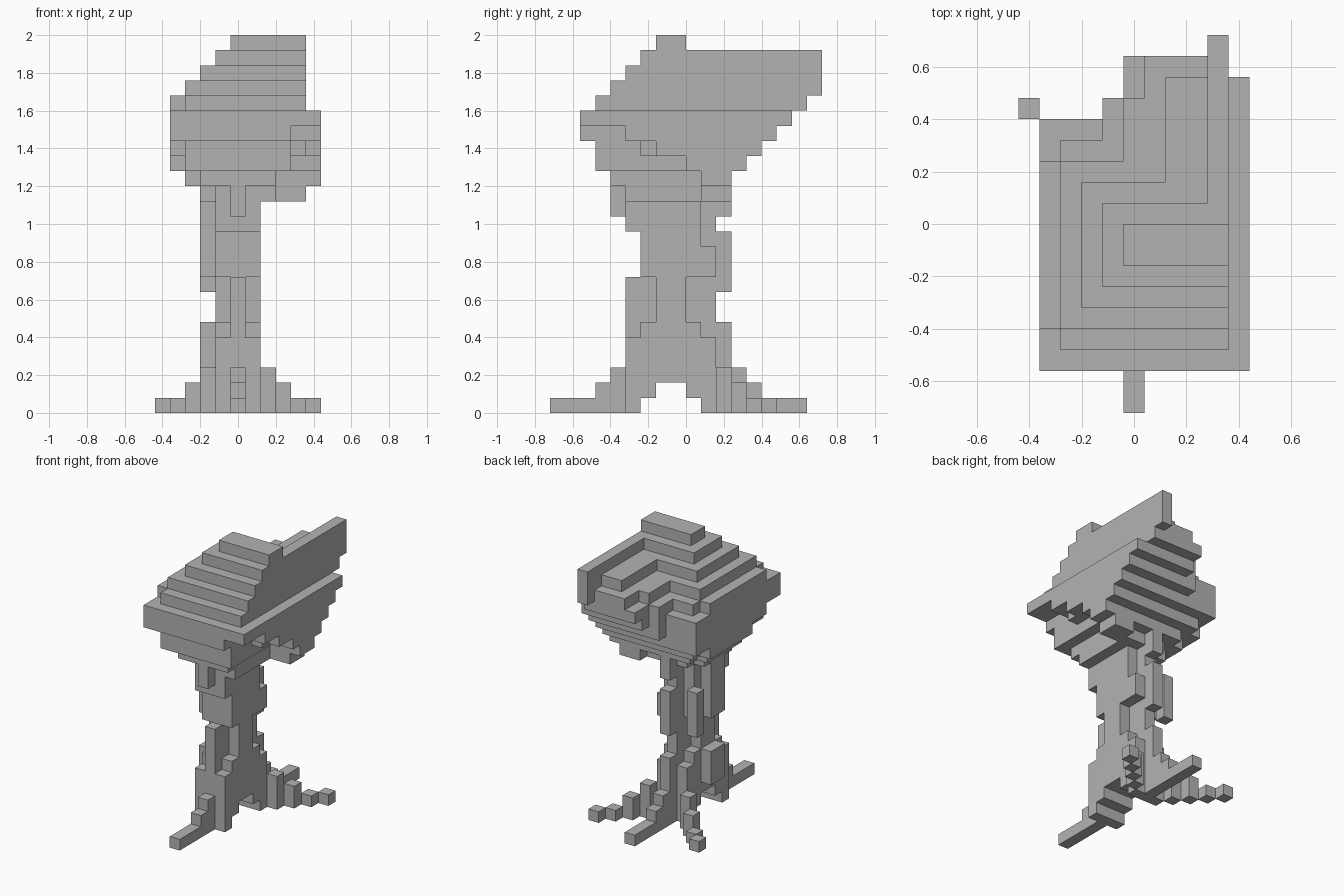
import bpy, bmesh, math
from mathutils import Vector

CELL = 0.08

cube = bpy.data.objects.get("Cube")
if cube:
    bpy.data.objects.remove(cube, do_unlink=True)

stone = bpy.data.materials.new("plain grey")
stone.use_nodes = True
grey = (0.45, 0.45, 0.45, 1)
stone.diffuse_color = grey
stone.node_tree.nodes["Principled BSDF"].inputs["Base Color"].default_value = grey


def fill(cells, bottom, top, *blocks):
    """Fill blocks (x0, x1, y0, y1) between two heights, in cell units."""
    for x0, x1, y0, y1 in blocks:
        cells.update((x, y, z) for x in range(x0, x1)
                     for y in range(y0, y1) for z in range(bottom, top))


def build(name, cells, everything):
    """Make the outer skin of a set of cells, merging flat areas."""
    bm = bmesh.new()
    for cell in sorted(cells):
        for axis in range(3):
            for side in (0, 1):
                beside = list(cell)
                beside[axis] += 2 * side - 1
                if tuple(beside) in everything:
                    continue
                u, v = (axis + 1) % 3, (axis + 2) % 3
                loop = []
                for du, dv in ((0, 0), (1, 0), (1, 1), (0, 1)):
                    p = Vector(cell)
                    p[axis] += side
                    p[u] += du
                    p[v] += dv
                    p.x -= 0.5
                    loop.append(bm.verts.new(p * CELL))
                bm.faces.new(loop if side else loop[::-1])
    bmesh.ops.remove_doubles(bm, verts=bm.verts, dist=CELL / 100)
    bmesh.ops.dissolve_limit(bm, angle_limit=math.radians(1),
                             verts=bm.verts, edges=bm.edges)
    mesh = bpy.data.meshes.new(name)
    bm.to_mesh(mesh)
    bm.free()
    mesh.materials.append(stone)
    bpy.context.collection.objects.link(bpy.data.objects.new(name, mesh))


# Canopy: stepped roof with a tall rear fin
crown = set()
fill(crown, 24, 25, (0, 5, -2, 0))
fill(crown, 23, 24, (-1, 5, -3, 1))
fill(crown, 22, 23, (-2, 5, -4, 2), (2, 4, 2, 7))
fill(crown, 21, 22, (-3, 5, -5, 3), (0, 5, 3, 6), (1, 5, 6, 8))
fill(crown, 21, 24, (4, 5, 0, 9))
fill(crown, 20, 21, (-4, 5, -5, 3), (-3, 5, -6, 4), (-1, 5, 4, 6), (0, 5, 6, 8))
# Canopy: brim and stepped underside
fill(crown, 19, 20, (-4, 6, -7, 5), (-1, 6, 5, 6), (0, 6, 6, 7))
fill(crown, 18, 19, (-4, 4, -7, 5), (4, 6, -4, 5), (-1, 6, 5, 6))
fill(crown, 17, 18, (-3, 4, -6, 5), (-4, -3, -5, 5), (4, 5, -3, 5), (5, 6, -2, 5))
fill(crown, 16, 17, (-3, 4, -6, 4), (-4, -3, -3, 3), (4, 6, 0, 4))
fill(crown, 15, 16, (-2, 3, -5, 3), (-3, -2, -3, 2), (3, 6, 1, 3))

# Trunk: ragged column with buttress strips
trunk = set()
fill(trunk, 14, 15, (-1, 3, -4, 2), (3, 5, 1, 3), (-2, -1, -3, 1))
fill(trunk, 13, 15, (0, 1, -5, 3))
fill(trunk, 12, 14, (-1, 2, -4, 1), (0, 1, 1, 2))
fill(trunk, 9, 14, (-2, -1, -2, 0))
fill(trunk, 9, 12, (-1, 2, -3, 1))
fill(trunk, 9, 11, (1, 2, 1, 2))
fill(trunk, 8, 12, (0, 1, 0, 3), (-2, -1, 1, 2))
fill(trunk, 5, 9, (0, 1, -4, 2), (-1, 2, -2, 0))
fill(trunk, 5, 6, (-1, 2, -3, 1), (0, 1, 1, 3))
fill(trunk, 2, 5, (-1, 2, -4, 2), (0, 1, 2, 3))
fill(trunk, 3, 6, (-2, -1, -2, 0))

# Roots: one to the front, one to the back, two diagonal at the rear
roots = set()
fill(roots, 0, 2, (-1, 2, -4, -3), (-1, 2, 1, 2))
fill(roots, 1, 2, (-1, 2, -3, -2), (-1, 2, 0, 1))
for step, (front, back) in enumerate(((-9, 8), (-6, 5), (-5, 4))):
    fill(roots, step, step + 1, (0, 1, front, -3), (0, 1, 2, back))
for step, height in enumerate((3, 2, 1, 1)):
    y = 2 + step
    for x in (2 + step, -2 - step):
        fill(roots, 0, height, (x, x + 1, y, y + 1))

everything = crown | trunk | roots
for name, cells in (("canopy", crown), ("trunk", trunk), ("roots", roots)):
    build(name, cells, everything)
